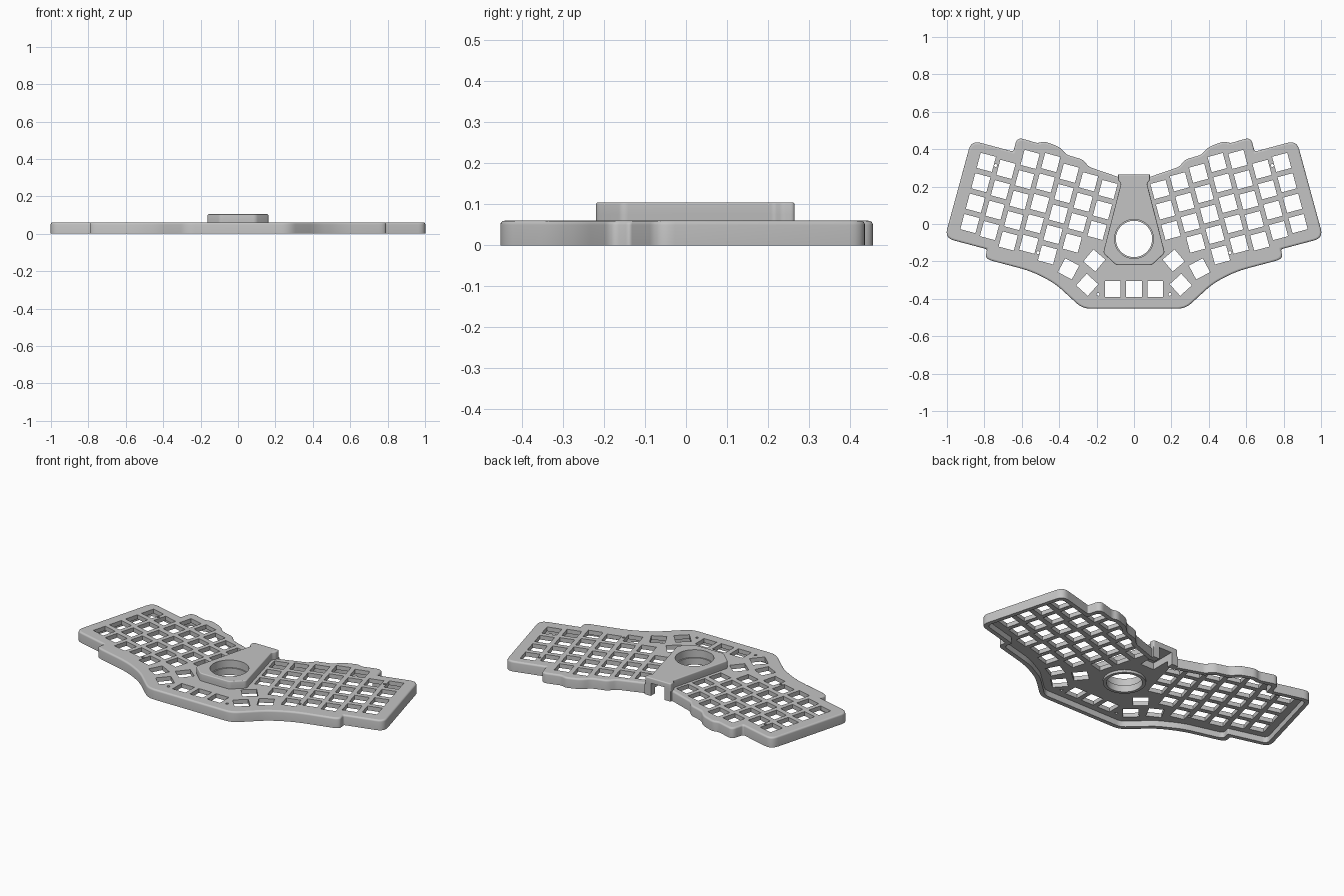
import bpy, bmesh, math
from mathutils import Vector, Matrix

cube = bpy.data.objects.get("Cube")
if cube:
    bpy.data.objects.remove(cube, do_unlink=True)

BODY_TOP, PLATE_BOTTOM, PORT_TOP, TOWER_TOP = 0.06, 0.035, 0.075, 0.105
TILT = math.radians(15)
PITCH, HOLE = 0.113, 0.084
BALL = (0, -0.08)

grey = bpy.data.materials.new("matte_grey")
grey.use_nodes = True
grey.diffuse_color = (0.55, 0.55, 0.55, 1)
grey.node_tree.nodes["Principled BSDF"].inputs["Base Color"].default_value = (0.55, 0.55, 0.55, 1)


def mirrored(half):
    """Close a right-half outline (x, y, corner size) across x = 0."""
    return half + [(-x, y, c) for x, y, c in reversed(half)]


def offset(pts, d):
    """Move a clockwise outline inward by d with mitred corners."""
    out = []
    for i, (x, y, c) in enumerate(pts):
        p = Vector((x, y))
        a = (p - Vector(pts[i - 1][:2])).normalized()
        b = (Vector(pts[(i + 1) % len(pts)][:2]) - p).normalized()
        n1, n2 = Vector((a.y, -a.x)), Vector((b.y, -b.x))
        q = p + (n1 + n2) * d / (1 + n1.dot(n2))
        out.append((q.x, q.y, c * (1 - d * 16)))
    return out


def rounded(pts, steps=6):
    """Replace each corner with a short curve; size 0 stays sharp."""
    out = []
    for i, (x, y, c) in enumerate(pts):
        p = Vector((x, y))
        if c == 0:
            out.append(p)
            continue
        a = Vector(pts[i - 1][:2]) - p
        b = Vector(pts[(i + 1) % len(pts)][:2]) - p
        start = p + a.normalized() * min(c, a.length * 0.45)
        end = p + b.normalized() * min(c, b.length * 0.45)
        for k in range(steps + 1):
            t = k / steps
            out.append(start * (1 - t) ** 2 + p * 2 * t * (1 - t) + end * t * t)
    return out


def circle(centre, radius, sides):
    return [Vector((centre[0] + radius * math.cos(math.tau * k / sides),
                    centre[1] + radius * math.sin(math.tau * k / sides))) for k in range(sides)]


def square(x, y, angle):
    turn = Matrix.Rotation(angle, 2)
    h = HOLE / 2
    return [Vector((x, y)) + turn @ Vector(c) for c in ((-h, -h), (h, -h), (h, h), (-h, h))]


def make_object(name, mesh):
    mesh.materials.clear()
    mesh.materials.append(grey)
    obj = bpy.data.objects.new(name, mesh)
    bpy.context.scene.collection.objects.link(obj)
    bpy.ops.object.select_all(action='DESELECT')
    obj.select_set(True)
    bpy.context.view_layer.objects.active = obj
    bpy.ops.object.shade_smooth_by_angle(angle=math.radians(30))


def slab(name, loops, z0, z1):
    """Extruded sheet: first loop is the outline, the rest are holes."""
    curve = bpy.data.curves.new(name, 'CURVE')
    curve.dimensions, curve.fill_mode = '2D', 'BOTH'
    curve.extrude = (z1 - z0) / 2
    for loop in loops:
        spline = curve.splines.new('POLY')
        spline.points.add(len(loop) - 1)
        for point, p in zip(spline.points, loop):
            point.co = (p.x, p.y, 0, 1)
        spline.use_cyclic_u = True
    helper = bpy.data.objects.new(name + "_curve", curve)
    bpy.context.scene.collection.objects.link(helper)
    bpy.context.view_layer.update()
    graph = bpy.context.evaluated_depsgraph_get()
    mesh = bpy.data.meshes.new_from_object(helper.evaluated_get(graph))
    bpy.data.objects.remove(helper, do_unlink=True)
    bm = bmesh.new()
    bm.from_mesh(mesh)
    bmesh.ops.translate(bm, vec=(0, 0, (z0 + z1) / 2), verts=bm.verts)
    bmesh.ops.remove_doubles(bm, verts=bm.verts, dist=1e-5)
    bmesh.ops.recalc_face_normals(bm, faces=bm.faces)
    bm.to_mesh(mesh)
    bm.free()
    make_object(name, mesh)


def wall(name, outline, profile, closed):
    """Sweep a profile of (inset, z) around a clockwise outline."""
    bm = bmesh.new()
    rings = [[bm.verts.new((p.x, p.y, z)) for p in rounded(offset(outline, d))]
             for d, z in profile]
    count = len(rings[0])
    for low, high in zip(rings, rings[1:]):
        for i in range(count if closed else count - 1):
            j = (i + 1) % count
            bm.faces.new((low[j], low[i], high[i], high[j]))
    mesh = bpy.data.meshes.new(name)
    bm.to_mesh(mesh)
    bm.free()
    make_object(name, mesh)


def rounded_edge(top, size):
    """Profile points of a quarter-round top edge."""
    return [(size * (1 - math.cos(a)), top - size * (1 - math.sin(a)))
            for a in (math.pi / 2 * k / 4 for k in range(5))]


# Outlines start and end at the cable port in the back
outline = mirrored([
    (0.045, 0.25, 0), (0.08, 0.25, 0.01), (0.24, 0.305, 0.015), (0.275, 0.345, 0.02),
    (0.36, 0.37, 0.02), (0.40, 0.413, 0.025), (0.48, 0.442, 0.02), (0.515, 0.432, 0.015),
    (0.625, 0.464, 0.035), (0.645, 0.387, 0.012), (0.87, 0.447, 0.05), (1.012, -0.075, 0.05),
    (0.785, -0.135, 0.012), (0.797, -0.187, 0.045), (0.545, -0.253, 0.08),
    (0.42, -0.32, 0.05), (0.275, -0.453, 0.045)])
tower_outline = mirrored([
    (0.045, 0.265, 0), (0.085, 0.265, 0.01), (0.085, 0.235, 0.008), (0.07, 0.215, 0.008),
    (0.165, -0.155, 0.015), (0.095, -0.22, 0.015)])
port = [(-0.045, 0.11, 0), (0.045, 0.11, 0)]

# Key openings: (first key along the tilted column, key count)
columns = [(0.142, 3), (0.155, 4), (0.173, 5), (0.202, 5), (0.19, 5), (0.105, 4), (0.114, 4)]
keys = []
for i, (v, count) in enumerate(columns):
    for row in range(count):
        spot = Matrix.Rotation(TILT, 2) @ Vector((0.182 + 0.111 * i, v - PITCH * row))
        keys.append((spot.x, spot.y, TILT))
# Thumb arc keys
keys += [(0.35, -0.24, math.radians(28)), (0.25, -0.325, math.radians(42)),
         (0.212, -0.195, math.radians(40)), (0.113, -0.348, 0)]
screws = [(0.192, -0.376), (0.514, -0.153), (0.74, 0.313)]

holes = [square(0, -0.348, 0), circle(BALL, 0.097, 64)]
for side in (1, -1):
    holes += [square(side * x, y, side * angle) for x, y, angle in keys]
    holes += [circle((side * x, y), 0.008, 12) for x, y in screws]

# Perimeter wall and key plate
wall("case_wall", outline,
     [(0.025, PLATE_BOTTOM), (0.025, 0), (0, 0)] + rounded_edge(BODY_TOP, 0.01), False)
slab("key_plate", [rounded(port + offset(outline, 0.01))] + holes, PLATE_BOTTOM, BODY_TOP)

# Tower around the ball opening, with the port cut into its lower half
bore = circle(BALL, 0.104, 64)
slab("tower_base", [rounded(port + tower_outline), bore], BODY_TOP, PORT_TOP)
wall("tower_edge", tower_outline, [(0, PORT_TOP)] + rounded_edge(TOWER_TOP, 0.006), True)
slab("tower_lid", [rounded(offset(tower_outline, 0.006)), bore], PORT_TOP, TOWER_TOP)

# Jambs on both sides of the port
for side, label in ((1, "left"), (-1, "right")):
    slab(label + "_port_jamb", [[Vector((side * x, y)) for x, y in
         ((0.045, 0.225), (0.085, 0.225), (0.085, 0.265), (0.045, 0.265))]], 0, BODY_TOP)

# Collar under the ball opening
slab("ball_collar", [circle(BALL, 0.115, 64), circle(BALL, 0.097, 64)], 0.02, PLATE_BOTTOM)
